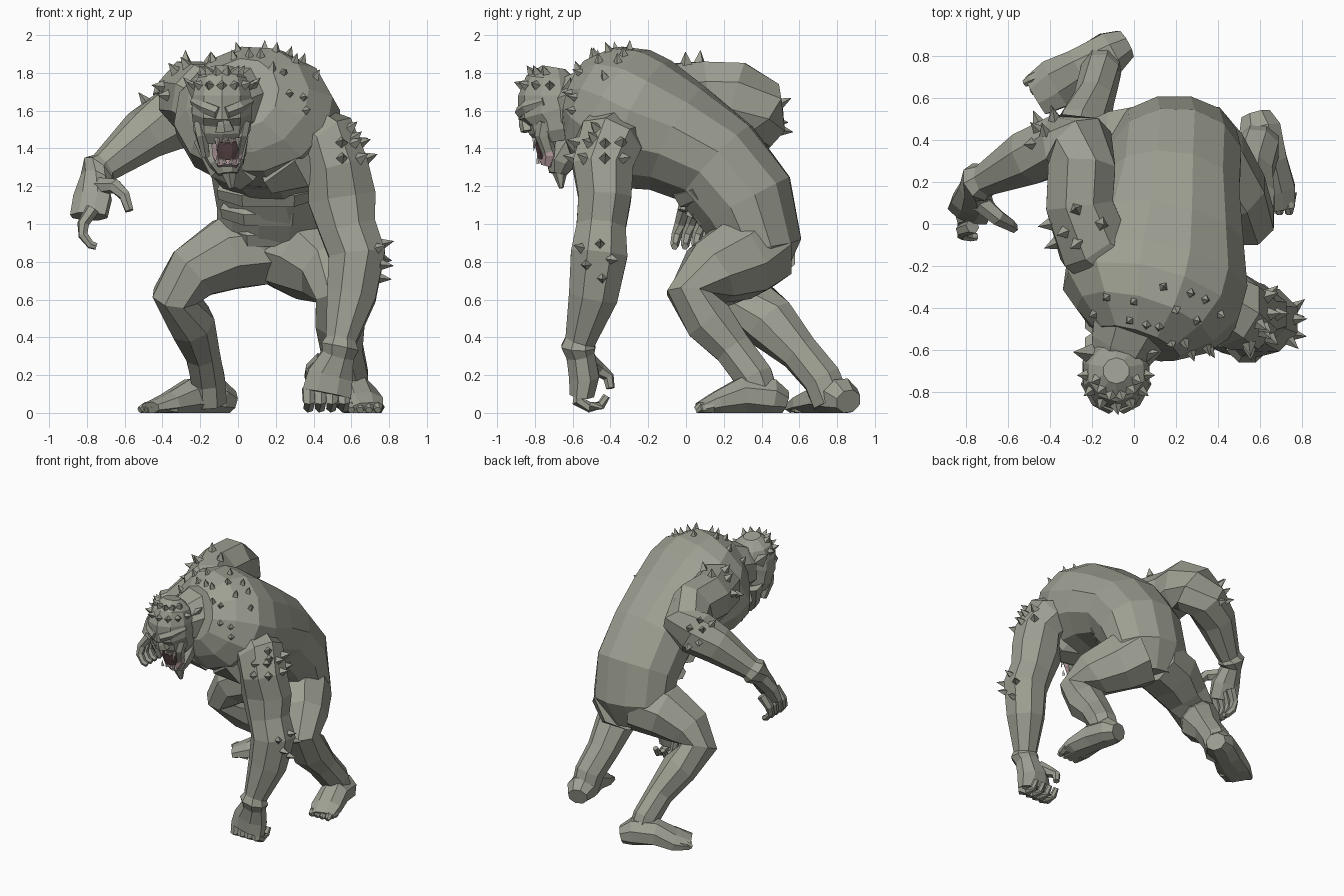
import bpy, bmesh, math
from mathutils import Vector as V
from mathutils.bvhtree import BVHTree


def material(name, rgb):
    m = bpy.data.materials.new(name)
    m.diffuse_color = (*rgb, 1)
    return m


SKIN = material("skin", (0.34, 0.35, 0.29))
PINK = material("gum", (0.5, 0.36, 0.38))
DARK = material("throat", (0.1, 0.06, 0.06))
RED = material("eye_red", (0.35, 0.02, 0.02))
BONE = material("tooth", (0.62, 0.56, 0.52))


def finish(name, bm, mat):
    bmesh.ops.recalc_face_normals(bm, faces=bm.faces)
    me = bpy.data.meshes.new(name)
    bm.to_mesh(me)
    tree = BVHTree.FromBMesh(bm)
    bm.free()
    me.materials.append(mat)
    bpy.context.collection.objects.link(bpy.data.objects.new(name, me))
    return tree


# Loft faceted rings (x, y, z, half width along side, half depth) along a path
def loft(name, rings, side=(1, 0, 0), n=8, mat=SKIN, side_end=None):
    bm, loops = bmesh.new(), []
    ctr = [V(r[:3]) for r in rings]
    last = len(rings) - 1
    s0, s1 = V(side), V(side_end or side)
    k = 1 / math.cos(math.pi / n)
    for i, r in enumerate(rings):
        t = V((0, 0, 0))
        if i > 0:
            t += (ctr[i] - ctr[i - 1]).normalized()
        if i < last:
            t += (ctr[i + 1] - ctr[i]).normalized()
        t.normalize()
        s = s0.lerp(s1, i / last)
        u = (s - t * s.dot(t)).normalized()
        w = t.cross(u)
        loop = []
        for j in range(n):
            a = math.tau * (j + 0.5) / n
            p = ctr[i] + u * (r[3] * k * math.cos(a)) + w * (r[4] * k * math.sin(a))
            p.z = max(p.z, 0.0)
            loop.append(bm.verts.new(p))
        loops.append(loop)
    for a, b in zip(loops, loops[1:]):
        for j in range(n):
            bm.faces.new((a[j], a[(j + 1) % n], b[(j + 1) % n], b[j]))
    bm.faces.new(loops[0])
    bm.faces.new(loops[-1])
    return finish(name, bm, mat)


# Finger or toe: tapered tube through points
def digit(name, pts, r=0.03, mat=SKIN):
    m = len(pts) - 1
    loft(name, [(*p, r * (1 - 0.5 * i / m), r * (1 - 0.5 * i / m)) for i, p in enumerate(pts)],
         side=(0.31, 0.9, 0.2), n=6, mat=mat)


def spike(name, base, direction, r=0.026, h=0.055, mat=SKIN):
    bm = bmesh.new()
    bmesh.ops.create_cone(bm, segments=4, radius1=r, radius2=0, depth=h)
    q = V(direction).to_track_quat('Z', 'Y')
    for v in bm.verts:
        v.co = V(base) + q @ (v.co + V((0, 0, h * 0.4)))
    finish(name, bm, mat)


# Plant spikes where rays toward each target strike the surface
def studs(name, tree, targets, r=0.026, h=0.055):
    for p, d in targets:
        d = V(d).normalized()
        hit, nrm, _, _ = tree.ray_cast(V(p) + d, -d)
        if hit:
            if nrm.dot(d) < 0:
                nrm = -nrm
            spike(name, hit, nrm + d * 0.5, r, h)


# Torso, leaning forward, right shoulder dropped
torso = loft("torso", [
    (.17, .37, .74, .20, .15), (.19, .39, .90, .30, .22), (.20, .31, 1.12, .31, .27),
    (.18, .16, 1.32, .32, .27), (.15, -.04, 1.45, .37, .30), (.11, -.24, 1.53, .43, .36),
    (.08, -.38, 1.60, .42, .36), (.05, -.48, 1.66, .33, .30), (.02, -.57, 1.69, .20, .19)],
    n=12, side_end=(1, 0, -.22))
loft("neck", [(0, -.46, 1.64, .2, .2), (-.05, -.58, 1.62, .16, .17), (-.09, -.68, 1.6, .12, .13)])

# Chest and belly folds
loft("chest_left", [(-.16, -.44, 1.5, .1, .1), (-.04, -.44, 1.37, .15, .13), (.08, -.4, 1.27, .1, .1)], n=6)
loft("chest_right", [(.42, -.4, 1.42, .1, .1), (.3, -.43, 1.33, .15, .13), (.14, -.4, 1.27, .1, .1)], n=6)
for i, (y, z, w) in enumerate([(-.02, 1.15, .24), (.08, 1.05, .22), (.17, .94, .18)]):
    loft("belly_fold", [(.16 - w, y + .1, z + .03, .05, .05), (.16 - w * .5, y + .02, z, .06, .06),
                        (.16 + w * .5, y + .02, z, .06, .06), (.16 + w, y + .1, z + .03, .05, .05)],
         side=(0, 0, 1), n=6)

# Back studs
BACK = [(-.19, -.43), (-.13, -.35), (0, -.37), (.06, -.48), (.12, -.49), (.2, -.41), (.14, -.3), (.27, -.33),
        (.34, -.36), (.3, -.46), (.41, -.43), (.18, -.57), (-.06, -.53), (.03, -.57), (-.02, -.46)]
studs("back_spike", torso, [((x, y, 1.5), (0, 0, 1)) for x, y in BACK])
studs("chest_spike", torso, [((x, -.4, z), (.25, -1, 0)) for x, z in [(.22, 1.69), (.3, 1.67), (.2, 1.8), (.31, 1.6)]])

# Lowered arm
arm = loft("lowered_arm", [
    (.32, -.34, 1.50, .14, .17), (.47, -.41, 1.43, .17, .17), (.53, -.44, 1.30, .16, .16),
    (.55, -.43, 1.14, .18, .14), (.58, -.45, .98, .15, .13), (.63, -.46, .84, .15, .15),
    (.60, -.49, .62, .13, .13), (.545, -.56, .38, .08, .08), (.54, -.57, .35, .10, .09),
    (.53, -.56, .31, .085, .075), (.49, -.54, .20, .12, .08), (.47, -.55, .10, .13, .065)])
out = [(1, 0, .3), (.8, -.7, .3), (.2, -1, .3), (.5, -.3, .8), (.8, .6, .3)]
studs("shoulder_spike", arm, [((.52, -.43, z), d) for z in (1.39, 1.3) for d in out], .035, .07)
studs("elbow_spike", arm, [((.62, -.47, z), (1, s, .1)) for z, s in
                           [(.88, .1), (.86, -.7), (.8, .5), (.77, -.4), (.7, .2)]], .03, .07)
for x in (.375, .435, .495, .56):
    digit("lowered_finger", [(x, -.55, .13), (x, -.57, .06), (x, -.51, .03), (x, -.45, .04), (x, -.42, .09)], .034)
digit("lowered_thumb", [(.45, -.52, .28), (.39, -.46, .23), (.38, -.41, .19), (.39, -.4, .13)], .04)

# Raised arm, elbow behind the back
arm = loft("raised_arm", [
    (-.06, -.20, 1.58, .18, .18), (-.2, -.09, 1.67, .18, .17), (-.26, .09, 1.68, .18, .16),
    (-.25, .26, 1.68, .18, .16), (-.25, .37, 1.61, .17, .15), (-.35, .38, 1.55, .16, .14),
    (-.5, .32, 1.47, .13, .13), (-.71, .21, 1.30, .08, .075), (-.74, .20, 1.28, .095, .09),
    (-.76, .17, 1.24, .07, .07), (-.77, .10, 1.14, .06, .10), (-.79, .05, 1.04, .045, .10)], side=(0, 0, 1))
studs("shoulder_spike", arm, [((-.24, .0, 1.68), d) for d in
      [(-.7, -.3, 1), (-.2, -.6, 1), (.5, 0, 1), (-1, 0, .3), (-.2, .4, 1), (-1, -.7, 0)]], .035, .07)
studs("elbow_spike", arm, [((-.38, .36, 1.54), d) for d in
      [(0, 1, -.3), (0, 1, .7), (-.3, .5, 1), (-.7, .8, .8), (-.6, 1, 0), (-1, .2, 1)]], .03, .07)
for y in (-.03, .025, .08, .135):
    digit("raised_finger", [(-.77, y + .02, 1.08), (-.82, y, 1.0), (-.82, y - .02, .94),
                            (-.78, y - .03, .89), (-.75, y - .03, .88)], .032)
digit("raised_thumb", [(-.74, .11, 1.2), (-.65, .03, 1.2), (-.6, 0, 1.15), (-.575, -.02, 1.07)], .042)

# Rear leg
loft("rear_leg", [
    (.14, .38, .87, .20, .19), (-.06, .34, .84, .20, .19), (-.24, .30, .74, .16, .15),
    (-.33, .31, .62, .14, .12), (-.25, .44, .48, .14, .12), (-.19, .60, .32, .10, .09),
    (-.16, .72, .18, .10, .09), (-.15, .77, .06, .10, .09)], side=(0, 1, 0))
loft("rear_foot", [
    (-.04, .86, .06, .07, .06), (-.11, .82, .08, .10, .10), (-.25, .74, .08, .10, .10),
    (-.37, .67, .04, .12, .065), (-.47, .61, .02, .10, .035)], side=(0, 1, 0))

# Planted leg
loft("planted_leg", [
    (.25, .38, .88, .22, .22), (.37, .28, .81, .19, .21), (.48, .13, .74, .16, .17),
    (.54, .02, .63, .13, .12), (.54, .12, .49, .13, .13), (.55, .25, .34, .11, .10),
    (.59, .36, .19, .10, .10), (.60, .41, .06, .09, .09)])
loft("planted_foot", [
    (.58, .52, .06, .07, .06), (.60, .45, .08, .10, .10), (.63, .30, .09, .10, .10),
    (.66, .16, .05, .11, .06), (.68, .07, .02, .09, .035)])
for i in range(4):
    f = i / 3
    x, y = -.52 + .1 * f, .67 - .12 * f
    digit("rear_toe", [(x + .09, y + .05, .03), (x + .03, y + .02, .03), (x, y, .015)], .032)
    x = .60 + .14 * f
    digit("planted_toe", [(x, .15, .03), (x, .08, .03), (x, .05, .015)], .032)

# Head with overhanging brow
hx = -.085
head = loft("head", [
    (hx, -.70, 1.83, .06, .06), (hx, -.71, 1.77, .13, .13), (hx, -.715, 1.68, .155, .165),
    (hx, -.71, 1.60, .16, .175), (hx, -.69, 1.56, .155, .15), (hx, -.68, 1.50, .15, .145),
    (hx, -.67, 1.44, .12, .11)], n=10)
loft("jaw", [(hx, -.58, 1.52, .15, .10), (-.075, -.61, 1.41, .125, .085), (-.06, -.67, 1.32, .09, .075),
             (-.055, -.68, 1.265, .05, .045)])
loft("beard", [(-.05, -.67, 1.29, .045, .04), (-.035, -.66, 1.19, .012, .01)], n=6)

# Open mouth with fangs
loft("mouth", [(-.06, -.77, 1.46, .06, .035), (-.055, -.74, 1.43, .085, .05), (-.055, -.72, 1.36, .08, .05),
               (-.055, -.735, 1.305, .05, .035)], mat=PINK)
loft("throat", [(-.055, -.785, 1.44, .05, .02), (-.055, -.76, 1.40, .06, .035), (-.055, -.75, 1.345, .045, .03)], mat=DARK)
for i in range(4):
    x = -.11 + i * .037
    big = i in (0, 3)
    spike("upper_fang", (x, -.80, 1.45), (0, -.1, -1), .014, .075 if big else .035, BONE)
    spike("lower_fang", (x, -.78, 1.325), (0, -.2, 1), .013, .05 if big else .03, BONE)

# Nose, brows, eyes, cheeks and ears
loft("nose", [(hx + .005, -.85, 1.58, .025, .025), (hx + .01, -.845, 1.53, .035, .035),
              (hx + .015, -.84, 1.49, .05, .03)], n=6)
for s in (-1, 1):
    loft("brow", [(hx + s * .02, -.875, 1.59, .03, .03), (hx + s * .09, -.84, 1.62, .03, .03),
                  (hx + s * .15, -.75, 1.65, .02, .02)], side=(0, 0, 1), n=6)
    bm = bmesh.new()
    bmesh.ops.create_icosphere(bm, subdivisions=1, radius=.024)
    bmesh.ops.translate(bm, vec=(hx + s * .09, -.815, 1.57), verts=bm.verts)
    finish("eye", bm, RED)
    loft("cheek", [(hx + s * .12, -.74, 1.54, .03, .04), (hx + s * .105, -.755, 1.47, .03, .04),
                   (hx + s * .085, -.72, 1.36, .02, .03)], n=6)
    spike("ear", (hx + s * .13, -.62, 1.7), (s * .8, .1, .8), .05, .12)

# Crown of spikes
studs("crown_spike", head, [((hx, -.71, 1.68), (math.sin(a) * .9, -math.cos(a), e))
                            for e, m in ((.35, 7), (1.1, 6)) for a in [(i - (m - 1) / 2) * .5 for i in range(m)]],
      .03, .055)
